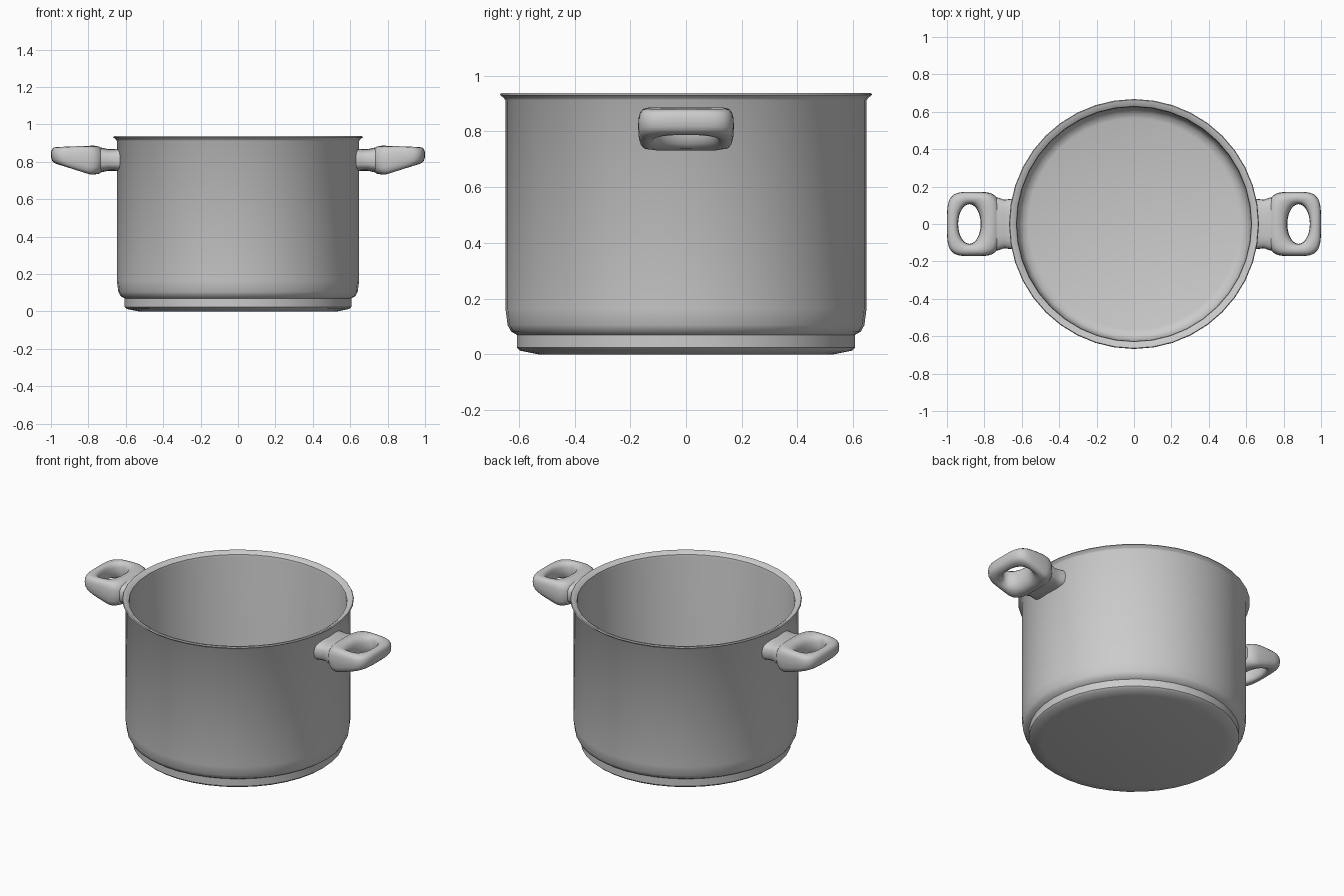
import bpy, bmesh
from math import cos, sin, pi, copysign, radians

if "Cube" in bpy.data.objects:
    bpy.data.objects.remove(bpy.data.objects["Cube"])


def finish(name, bm, angle=40):
    bmesh.ops.recalc_face_normals(bm, faces=bm.faces)
    me = bpy.data.meshes.new(name)
    bm.to_mesh(me)
    bm.free()
    ob = bpy.data.objects.new(name, me)
    bpy.context.collection.objects.link(ob)
    bpy.ops.object.select_all(action='DESELECT')
    ob.select_set(True)
    bpy.context.view_layer.objects.active = ob
    bpy.ops.object.shade_smooth_by_angle(angle=radians(angle))
    return ob


def bridge(bm, a, b):
    n = len(a)
    for i in range(n):
        bm.faces.new((a[i], a[(i + 1) % n], b[(i + 1) % n], b[i]))


def spow(v, e):
    return copysign(abs(v) ** e, v)


def lathe(name, profile, sides):
    # profile of (radius, z); both ends closed with a disc
    bm = bmesh.new()
    rings = [[bm.verts.new((r * cos(2 * pi * i / sides), r * sin(2 * pi * i / sides), z))
              for i in range(sides)] for r, z in profile]
    for a, b in zip(rings, rings[1:]):
        bridge(bm, a, b)
    bm.faces.new(rings[0])
    bm.faces.new(rings[-1])
    return finish(name, bm)


# Pot body: stepped base, straight wall, flared rim, hollow inside
lathe("pot_body", [
    (0.53, 0.0), (0.595, 0.013), (0.607, 0.024), (0.607, 0.07), (0.628, 0.082),
    (0.64, 0.105), (0.648, 0.165), (0.648, 0.912), (0.654, 0.92), (0.668, 0.931),
    (0.664, 0.937), (0.645, 0.933), (0.629, 0.922), (0.626, 0.905), (0.626, 0.17),
    (0.618, 0.12), (0.60, 0.092), (0.565, 0.08)], 40)


def handle_grip(name, s):
    # rounded ring around an oval hole, underside tapering upward to the tip
    n, m = 40, 16
    bm = bmesh.new()
    rings = []
    for i in range(n):
        t = 2 * pi * i / n
        c, d = cos(t), sin(t)
        outer = (0.857 + 0.143 * spow(c, 0.5), 0.172 * spow(d, 0.5))
        inner = (0.88 + 0.06 * c, 0.106 * d)
        ring = []
        for j in range(m):
            p = 2 * pi * j / m
            u = 0.5 + 0.5 * spow(cos(p), 0.75)
            v = spow(sin(p), 0.75)
            x = inner[0] + (outer[0] - inner[0]) * u
            y = inner[1] + (outer[1] - inner[1]) * u
            f = min(1, max(0, (x - 0.79) / 0.21))
            top = 0.886 - 0.008 * f
            low = 0.732 + 0.066 * f
            z = (top + low) / 2 + (top - low) / 2 * v
            ring.append(bm.verts.new((s * x, y, z)))
        rings.append(ring)
    for i in range(n):
        bridge(bm, rings[i], rings[(i + 1) % n])
    finish(name, bm, 60)


def handle_stem(name, s):
    # flat rounded neck between the pot wall and the grip
    bm = bmesh.new()
    rings = []
    for x, w, h in ((0.63, 0.138, 0.061), (0.66, 0.134, 0.058),
                    (0.695, 0.13, 0.058), (0.73, 0.142, 0.066), (0.77, 0.142, 0.066)):
        rings.append([bm.verts.new((s * x, w * spow(cos(2 * pi * i / 24), 0.6),
                                    0.81 + h * spow(sin(2 * pi * i / 24), 0.6)))
                      for i in range(24)])
    for a, b in zip(rings, rings[1:]):
        bridge(bm, a, b)
    bm.faces.new(rings[0])
    bm.faces.new(rings[-1])
    finish(name, bm)


# Two mirrored side handles
for side, s in (("right", 1), ("left", -1)):
    handle_grip("handle_grip_" + side, s)
    handle_stem("handle_stem_" + side, s)
